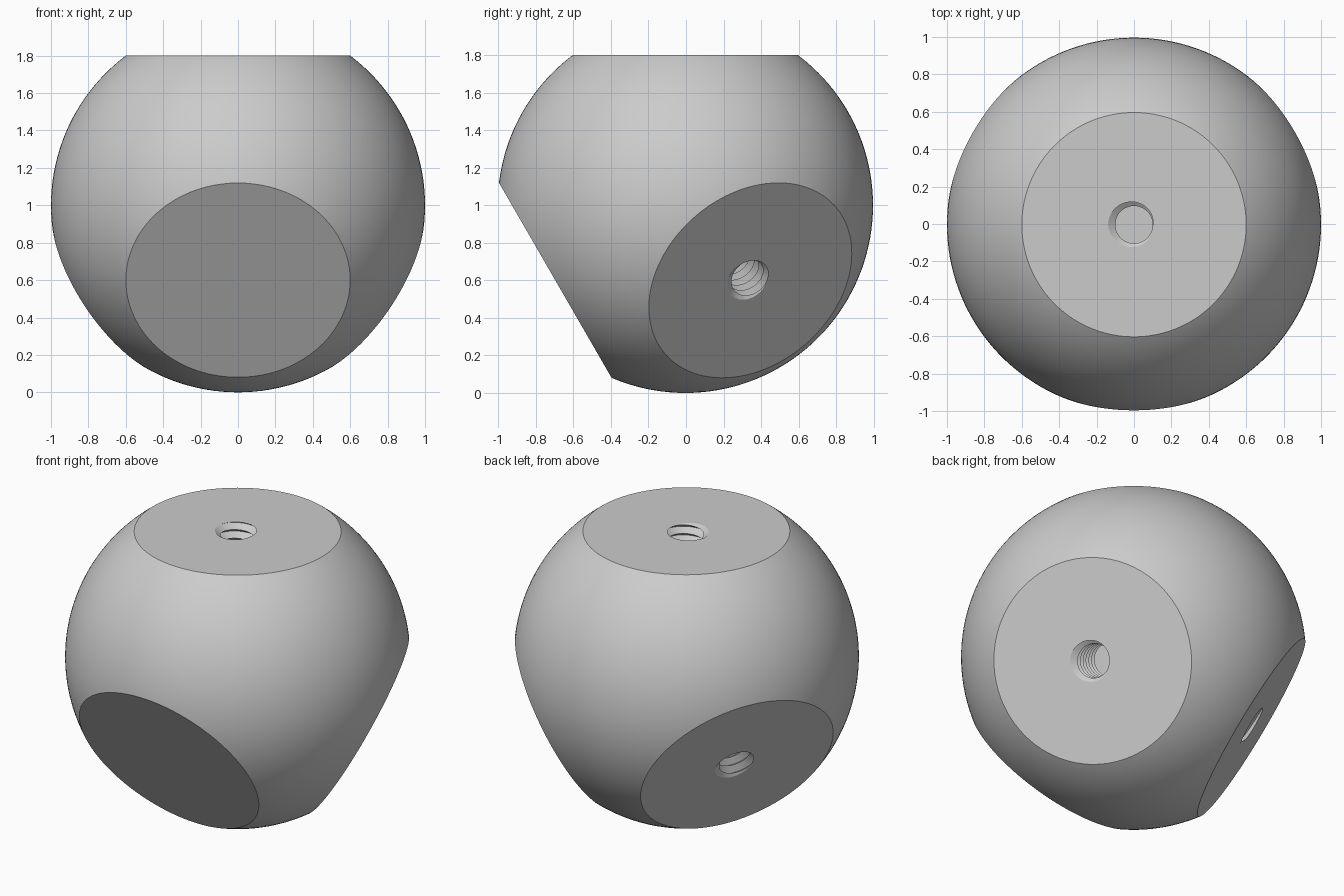
import bpy, bmesh
from math import pi, radians, cos, sin
from mathutils import Matrix, Vector

cube = bpy.data.objects.get("Cube")
if cube:
    bpy.data.objects.remove(cube, do_unlink=True)

FLAT = 0.8            # distance of each flat from the ball centre
DEPTH = 0.4           # hole depth
CREST, ROOT = 0.1, 0.14
PITCH = 0.055
STEPS = 48            # segments per thread turn

# Axes of the four mounting flats: top, then three tilted below the equator
axes = [Matrix.Identity(4)] + [
    Matrix.Rotation(radians(a), 4, 'Z') @ Matrix.Rotation(radians(120), 4, 'X')
    for a in (0, 120, 240)]
centre = Matrix.Translation((0, -0.0036, 1))

grey = bpy.data.materials.new("mid grey")
grey.use_nodes = True
grey.diffuse_color = (0.6, 0.6, 0.6, 1)
grey.node_tree.nodes["Principled BSDF"].inputs["Base Color"].default_value = grey.diffuse_color


def slice_and_cap(bm, point, normal):
    """Remove everything beyond the plane and close the opening."""
    geom = bm.verts[:] + bm.edges[:] + bm.faces[:]
    cut = bmesh.ops.bisect_plane(bm, geom=geom, dist=1e-6, plane_co=point,
                                 plane_no=normal, clear_outer=True)["geom_cut"]
    edges = [e for e in cut if isinstance(e, bmesh.types.BMEdge)]
    bmesh.ops.edgeloop_fill(bm, edges=edges)


def make_object(name, bm):
    bmesh.ops.recalc_face_normals(bm, faces=bm.faces[:])
    mesh = bpy.data.meshes.new(name)
    bm.to_mesh(mesh)
    bm.free()
    mesh.materials.append(grey)
    obj = bpy.data.objects.new(name, mesh)
    bpy.context.collection.objects.link(obj)
    return obj


def threaded_plug():
    """V-thread wound as one helical strip, trimmed flat at both ends."""
    bm = bmesh.new()
    low, high = FLAT - DEPTH, FLAT + 0.1
    start = -int((DEPTH + 0.2) / PITCH) * STEPS
    count = int((DEPTH + 0.5) / PITCH) * STEPS
    crest, root = [], []
    for i in range(start, start + count):
        turn = i / STEPS
        c, s = cos(2 * pi * turn), sin(2 * pi * turn)
        z = FLAT + 0.0007 + PITCH * turn
        crest.append(bm.verts.new((CREST * c, CREST * s, z)))
        root.append(bm.verts.new((ROOT * c, ROOT * s, z + PITCH / 2)))
    for i in range(count - STEPS - 1):
        j = i + STEPS
        bm.faces.new((crest[i], crest[i + 1], root[i + 1], root[i]))
        bm.faces.new((root[i], root[i + 1], crest[j + 1], crest[j]))
    slice_and_cap(bm, (0, 0, low), (0, 0, -1))
    slice_and_cap(bm, (0, 0, high), (0, 0, 1))
    bmesh.ops.delete(bm, geom=[v for v in bm.verts if not v.link_faces], context='VERTS')
    return bm


# Ball with four flats
bm = bmesh.new()
bmesh.ops.create_uvsphere(bm, u_segments=144, v_segments=72, radius=1)
for m in axes:
    n = m.to_3x3() @ Vector((0, 0, 1))
    slice_and_cap(bm, n * FLAT, n)
bm.transform(centre)
ball = make_object("ball_knob", bm)

# Threaded hole in the middle of each flat
for m in axes:
    plug = threaded_plug()
    plug.transform(centre @ m)
    cutter = make_object("hole_cutter", plug)
    cutter.hide_render = True
    mod = ball.modifiers.new("threaded_hole", 'BOOLEAN')
    mod.operation = 'DIFFERENCE'
    mod.solver = 'EXACT'
    mod.object = cutter
    bpy.context.view_layer.objects.active = ball
    bpy.ops.object.modifier_apply(modifier=mod.name)
    bpy.data.objects.remove(cutter, do_unlink=True)

# Smooth ball, crisp rims and thread edges
bpy.ops.object.select_all(action='DESELECT')
ball.select_set(True)
bpy.context.view_layer.objects.active = ball
bpy.ops.object.shade_smooth_by_angle(angle=radians(25))
